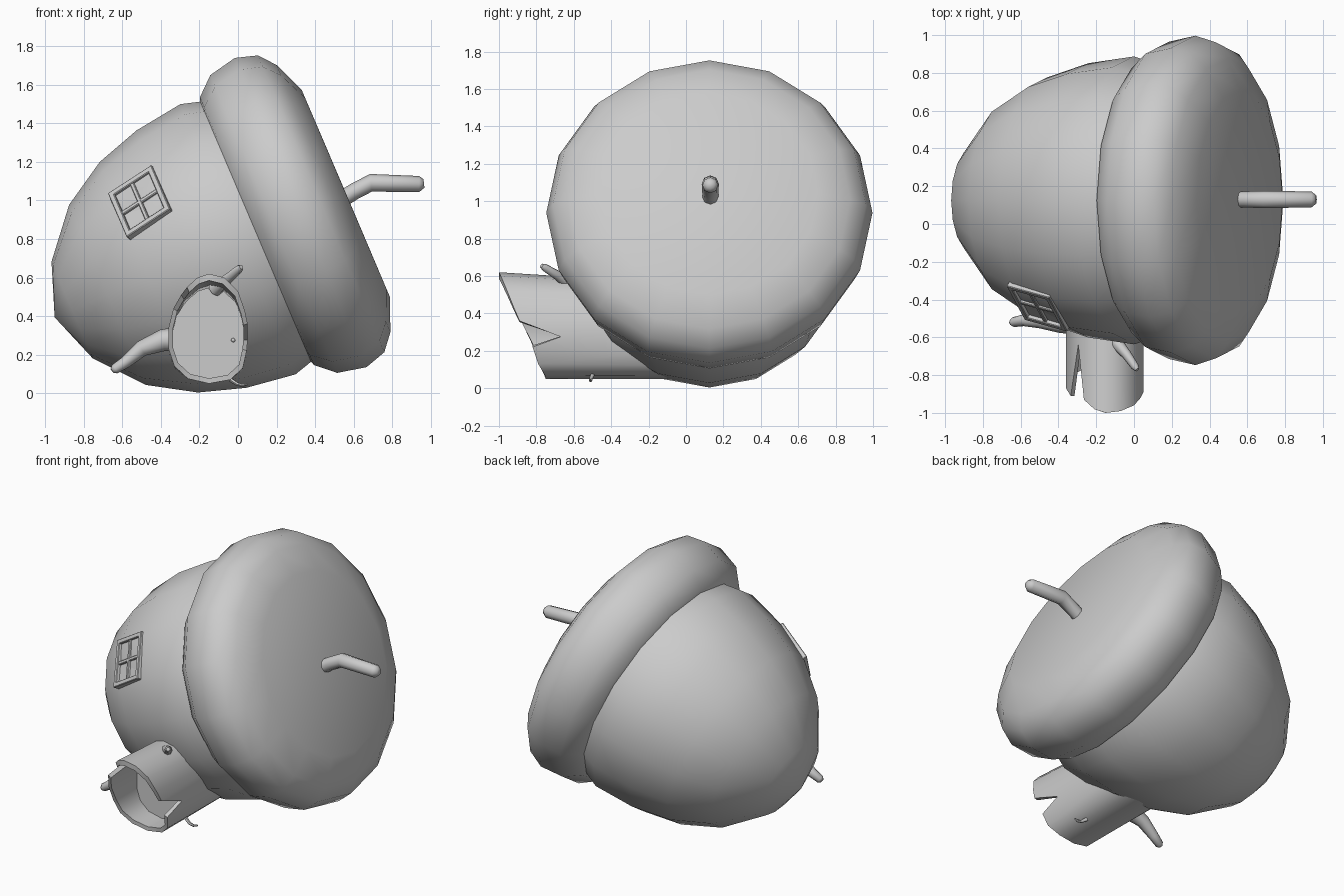
import bpy, bmesh, math
from mathutils import Vector, Matrix

if "Cube" in bpy.data.objects:
    bpy.data.objects.remove(bpy.data.objects["Cube"])

AXIS = Vector((0.92, 0, 0.392)).normalized()    # tilted acorn axis
SIDE = Vector((-0.392, 0, 0.92)).normalized()
Y = Vector((0, 1, 0))
ORIGIN = SIDE * 0.735 + Y * 0.125


def finish(name, bm, smooth=None):
    bmesh.ops.remove_doubles(bm, verts=bm.verts, dist=1e-5)
    bmesh.ops.recalc_face_normals(bm, faces=bm.faces)
    me = bpy.data.meshes.new(name)
    bm.to_mesh(me)
    bm.free()
    ob = bpy.data.objects.new(name, me)
    bpy.context.collection.objects.link(ob)
    if smooth:
        bpy.ops.object.select_all(action='DESELECT')
        ob.select_set(True)
        bpy.context.view_layer.objects.active = ob
        bpy.ops.object.shade_smooth_by_angle(angle=math.radians(smooth))
    return ob


def skin(bm, rings):
    for a, b in zip(rings, rings[1:]):
        n = len(a)
        for i in range(n):
            bm.faces.new((a[i], a[(i + 1) % n], b[(i + 1) % n], b[i]))


def lathe(name, profile, sides=16):
    bm = bmesh.new()
    rings = []
    for s, r in profile:
        ring = []
        for k in range(sides):
            a = 2 * math.pi * k / sides
            ring.append(bm.verts.new(ORIGIN + AXIS * s + (SIDE * math.cos(a) + Y * math.sin(a)) * r))
        rings.append(ring)
    skin(bm, rings)
    return finish(name, bm, 70)


def twig(name, path, sides=8):
    bm = bmesh.new()
    pts = [Vector(p[:3]) for p in path]
    rings = []
    for i, p in enumerate(pts):
        d = pts[min(i + 1, len(pts) - 1)] - pts[max(i - 1, 0)]
        q = d.to_track_quat('Z', 'Y')
        rings.append([bm.verts.new(p + q @ Vector((math.cos(t), math.sin(t), 0)) * path[i][3])
                      for t in [2 * math.pi * k / sides for k in range(sides)]])
    skin(bm, rings)
    bm.faces.new(rings[0])
    bm.faces.new(rings[-1])
    return finish(name, bm, 60)


# Acorn body and cap
lathe("nut_body", [(-0.721, 0), (-0.623, 0.272), (-0.423, 0.508), (-0.19, 0.65),
                   (0.05, 0.726), (0.313, 0.762), (0.46, 0.72)])
lathe("acorn_cap", [(0.402, 0.70), (0.42, 0.755), (0.515, 0.84), (0.667, 0.872), (0.782, 0.837),
                    (0.852, 0.753), (0.921, 0.583), (0.922, 0)])
twig("cap_stem", [(0.53, 0.13, 1.0, 0.043), (0.60, 0.13, 1.045, 0.043), (0.69, 0.13, 1.092, 0.046),
                  (0.94, 0.13, 1.085, 0.042), (0.965, 0.13, 1.088, 0.022)])

# Hollow log porch with a splintered front edge: x, z, front y
rim = [(-.15, .62, -1.0), (-.07, .60, -.99), (0, .53, -.96), (.035, .43, -.92), (.05, .36, -.89),
       (.05, .275, -.67), (.045, .22, -.82), (.025, .13, -.79), (-.04, .07, -.755), (-.15, .05, -.75),
       (-.26, .075, -.76), (-.33, .14, -.79), (-.36, .23, -.82), (-.36, .34, -.87), (-.335, .44, -.91),
       (-.295, .51, -.64), (-.265, .55, -.93), (-.21, .60, -.98)]


def inset(x, z, k):
    return -.155 + (x + .155) * k, .30 + (z - .30) * k


def back_z(z):
    return .05 + (z - .05) * .9


bm = bmesh.new()
rings = []
for k, front in ((1, False), (1, True), (.89, True), (.89, False)):
    ring = []
    for x, z, y in rim:
        px, pz = inset(x, z, k)
        ring.append(bm.verts.new((px, y, pz) if front else (px, -.1, back_z(pz))))
    rings.append(ring)
skin(bm, rings)
finish("log_porch", bm, 40)

# Door panel and knob
bm = bmesh.new()
outline = [inset(x, z, .92) for x, z, y in rim]
skin(bm, [[bm.verts.new((x, y, back_z(z) + .008)) for x, z in outline] for y in (-.55, -.6)])
bm.verts.ensure_lookup_table()
bm.faces.new(bm.verts[len(rim):])
finish("door", bm)
bm = bmesh.new()
bmesh.ops.create_uvsphere(bm, u_segments=8, v_segments=6, radius=.011,
                          matrix=Matrix.Translation((-.025, -.608, .275)))
finish("door_knob", bm, 80)

# Broken branches on the log
twig("left_branch", [(-.30, -.52, .28, .065), (-.39, -.52, .275, .057), (-.50, -.51, .232, .042),
                     (-.585, -.51, .16, .031), (-.64, -.52, .125, .026), (-.652, -.522, .115, .014)])
twig("top_branch", [(-.12, -.60, .54, .04), (-.04, -.69, .605, .026),
                    (.005, -.755, .645, .021), (.017, -.772, .655, .012)])
twig("small_twig", [(-.04, -.5, .07, .012), (-.005, -.51, .047, .01),
                    (.025, -.51, .04, .008), (.05, -.505, .046, .005)], 6)

# Window lying on the curved body wall
N = Vector((-.48, -.775, .41)).normalized()
V = Vector((.1, -.2, -.24))
V = (V - N * V.dot(N)).normalized()
U = V.cross(N).normalized()
W = Matrix((U, V, N)).transposed().to_4x4()
W.translation = Vector((-.5, -.425, .985)) + N * .012


def window_box(name, u, v, n, su, sv, sn):
    bm = bmesh.new()
    bmesh.ops.create_cube(bm, size=1, matrix=W @ Matrix.Translation((u, v, n)) @ Matrix.Diagonal((su, sv, sn, 1)))
    bmesh.ops.bevel(bm, geom=bm.edges[:], offset=.004, segments=1, affect='EDGES')
    finish(name, bm)


HU, HV, B = .138, .153, .03
for sgn, side in ((-1, "a"), (1, "b")):
    window_box("window_stile_" + side, sgn * (HU - B / 2), 0, -.01, B, 2 * HV, .06)
    window_box("window_rail_" + side, 0, sgn * (HV - B / 2), -.01, 2 * HU - .01, B, .06)
window_box("window_bar_upright", 0, 0, -.012, .022, 2 * HV - .02, .052)
window_box("window_bar_cross", 0, 0, -.012, 2 * HU - .02, .022, .05)
window_box("window_pane", 0, 0, -.02, 2 * HU - .02, 2 * HV - .02, .036)
